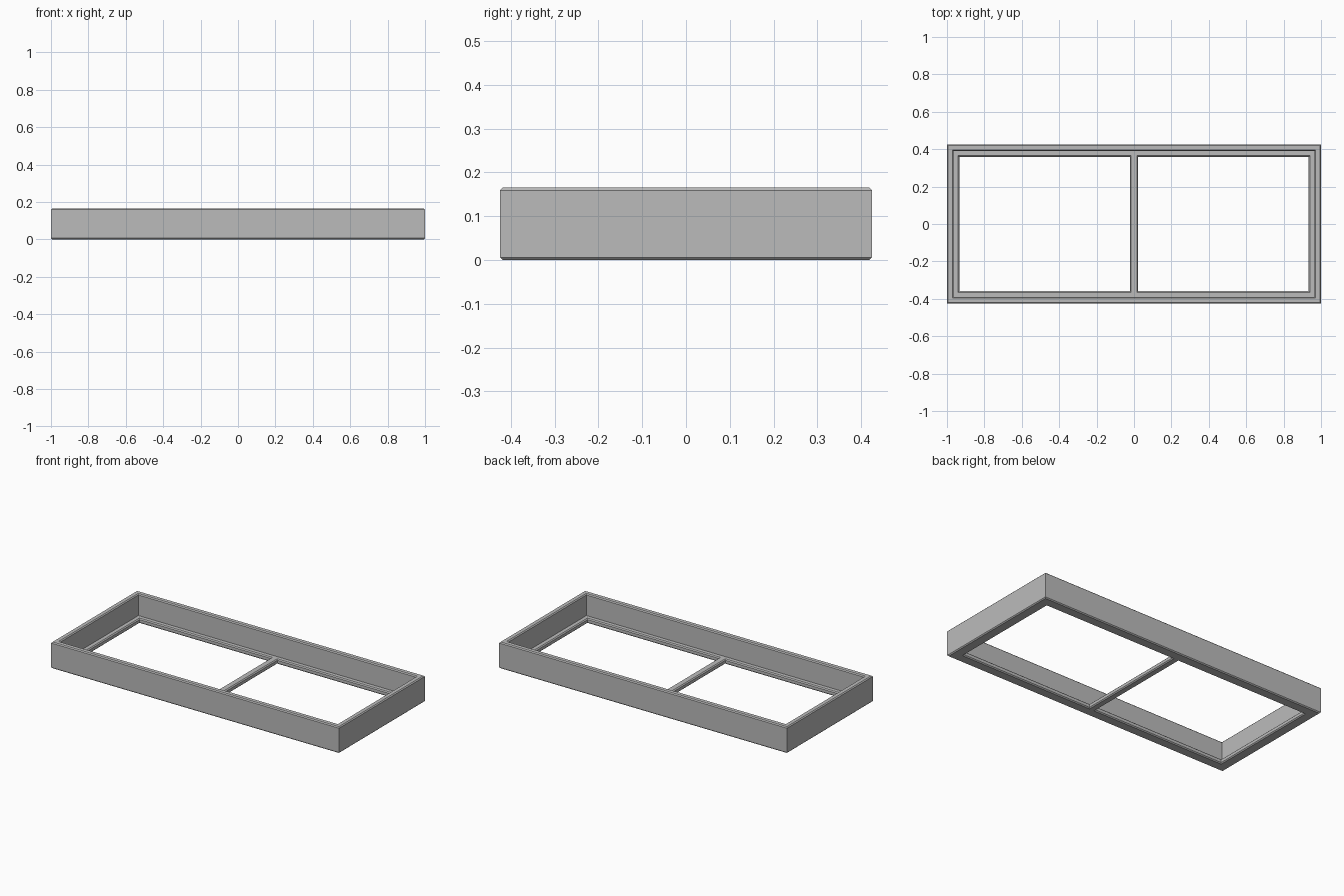
import bpy
import bmesh

cube = bpy.data.objects.get("Cube")
if cube:
    bpy.data.objects.remove(cube, do_unlink=True)

HALF_X, HALF_Y, HEIGHT = 1.0, 0.425, 0.165
WALL, LEDGE, LEDGE_TOP = 0.036, 0.066, 0.03
C = 0.006  # edge chamfer

metal = bpy.data.materials.new("plain grey")
metal.use_nodes = True
grey = (0.5, 0.5, 0.5, 1)
metal.diffuse_color = grey
metal.node_tree.nodes["Principled BSDF"].inputs["Base Color"].default_value = grey


def finish(name, bm):
    bmesh.ops.recalc_face_normals(bm, faces=bm.faces)
    mesh = bpy.data.meshes.new(name)
    bm.to_mesh(mesh)
    bm.free()
    mesh.materials.append(metal)
    obj = bpy.data.objects.new(name, mesh)
    bpy.context.collection.objects.link(obj)
    return obj


def loft(name, rings, closed):
    """Skin matching cross-section rings; join the ends or cap them."""
    bm = bmesh.new()
    rows = [[bm.verts.new(p) for p in ring] for ring in rings]
    pairs = list(zip(rows, rows[1:]))
    if closed:
        pairs.append((rows[-1], rows[0]))
    else:
        bm.faces.new(rows[0])
        bm.faces.new(rows[-1])
    for a, b in pairs:
        for i in range(len(a)):
            j = (i + 1) % len(a)
            bm.faces.new((a[i], a[j], b[j], b[i]))
    return finish(name, bm)


# L-shaped section as (inset from outside, height), mitred around the rectangle
section = [
    (C, 0), (LEDGE - C, 0), (LEDGE, C),
    (LEDGE, LEDGE_TOP - C), (LEDGE - C, LEDGE_TOP), (WALL, LEDGE_TOP),
    (WALL, HEIGHT - C), (WALL - C, HEIGHT), (C, HEIGHT),
    (0, HEIGHT - C), (0, C),
]
corners = [(-1, -1), (1, -1), (1, 1), (-1, 1)]
loft("outer_frame",
     [[(sx * (HALF_X - d), sy * (HALF_Y - d), z) for d, z in section]
      for sx, sy in corners], closed=True)

# Chamfered bar across the middle, let into the ledges
W = 0.022
bar = [(-W + C, 0), (W - C, 0), (W, C), (W, LEDGE_TOP - C),
       (W - C, LEDGE_TOP), (-W + C, LEDGE_TOP), (-W, LEDGE_TOP - C), (-W, C)]
reach = HALF_Y - LEDGE + C
loft("centre_bar", [[(x, y, z) for x, z in bar] for y in (-reach, reach)],
     closed=False)
